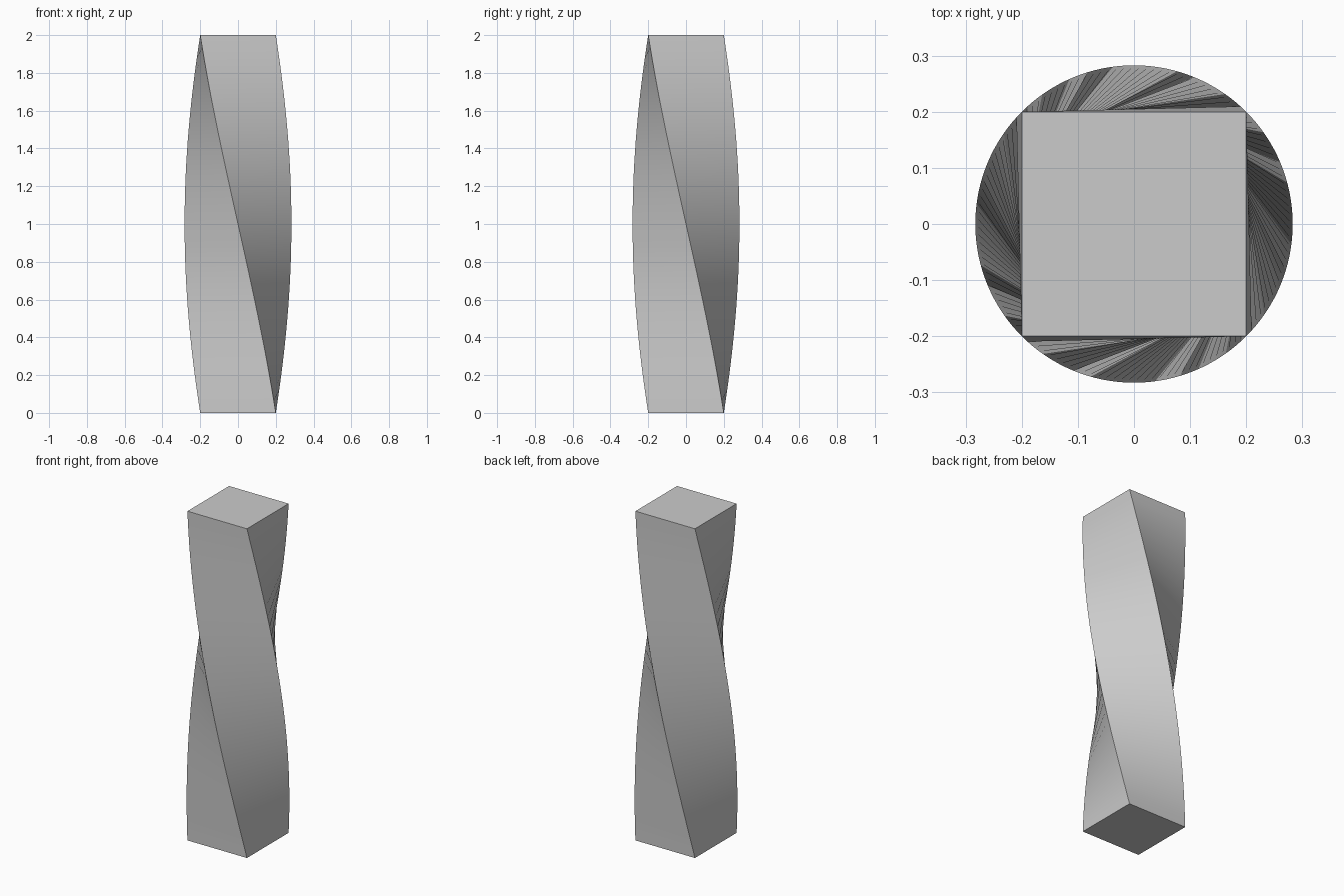
import bpy, bmesh, math

if "Cube" in bpy.data.objects:
    bpy.data.objects.remove(bpy.data.objects["Cube"])

HALF, HEIGHT, STEPS, TWIST = 0.2, 2.0, 32, math.radians(-90)

# Square rings stacked upward, each turned a little further clockwise
bm = bmesh.new()
rings = []
for i in range(STEPS + 1):
    t = i / STEPS
    r = HALF * math.sqrt(2)
    angles = [math.radians(45 + 90 * k) + TWIST * t for k in range(4)]
    rings.append([bm.verts.new((r * math.cos(a), r * math.sin(a), HEIGHT * t)) for a in angles])

# Twisted sides
for low, high in zip(rings, rings[1:]):
    for k in range(4):
        n = (k + 1) % 4
        bm.faces.new((low[k], low[n], high[n], high[k]))

# Flat end caps
bm.faces.new(rings[0][::-1])
bm.faces.new(rings[-1])

mesh = bpy.data.meshes.new("twisted_column")
bm.to_mesh(mesh)
bm.free()
column = bpy.data.objects.new("twisted_column", mesh)
bpy.context.collection.objects.link(column)

# Smooth sides with crisp corner edges
bpy.context.view_layer.objects.active = column
column.select_set(True)
bpy.ops.object.shade_smooth_by_angle(angle=math.radians(30))
